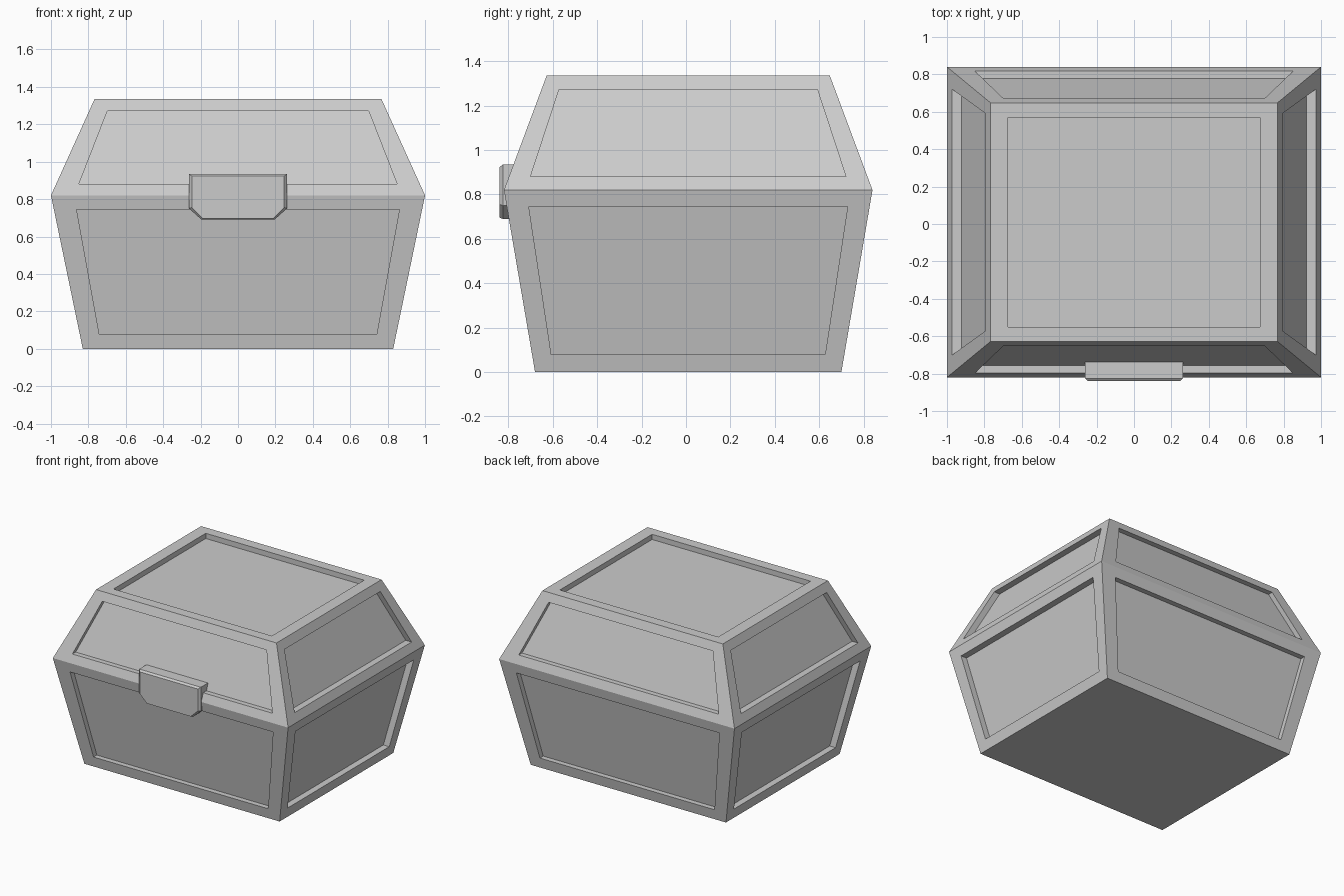
import bpy, bmesh
from mathutils import Vector

if "Cube" in bpy.data.objects:
    bpy.data.objects.remove(bpy.data.objects["Cube"])

CY = 0.01            # chest body sits slightly behind the latch
DX, DY = Vector((1, 0, 0)), Vector((0, 1, 0))
UP = Vector((0, 0, 1))
# outward direction, rightward direction, recess depth, is an x-facing side
SIDES = [(-DY, DX, 0.04, False), (DX, DY, 0.05, True),
         (DY, -DX, 0.04, False), (-DX, -DY, 0.05, True)]


def finish(name, bm):
    bmesh.ops.remove_doubles(bm, verts=bm.verts, dist=1e-4)
    mesh = bpy.data.meshes.new(name)
    bm.to_mesh(mesh)
    bm.free()
    obj = bpy.data.objects.new(name, mesh)
    bpy.context.collection.objects.link(obj)
    return obj


def recessed_panel(bm, outer, inner, push):
    """Frame around a straight-walled recess; corners run counter-clockwise."""
    floor = [p + push for p in inner]
    loops = [[bm.verts.new(p) for p in ring] for ring in (outer, inner, floor)]
    for a, b in zip(loops, loops[1:]):
        for i in range(4):
            j = (i + 1) % 4
            bm.faces.new((a[i], a[j], b[j], b[i]))
    bm.faces.new(loops[2])


def panelled_sides(bm, low, high, panels_front, panels_side):
    """low/high = (half x, half y, z); panels = (half width, z) bottom and top."""
    for out, right, depth, x_facing in SIDES:
        def point(u, z):
            t = (z - low[2]) / (high[2] - low[2])
            hx, hy = (low[k] + (high[k] - low[k]) * t for k in (0, 1))
            reach, half = (hx, hy) if x_facing else (hy, hx)
            width = half if u is None else u
            return reach, width, z

        def corners(bottom, top):
            pts = []
            for (u, z), s in ((bottom, -1), (bottom, 1), (top, 1), (top, -1)):
                reach, width, z = point(u, z)
                pts.append(DY * CY + out * reach + right * (s * width) + UP * z)
            return pts

        outer = corners((None, low[2]), (None, high[2]))
        inner = corners(*(panels_side if x_facing else panels_front))
        recessed_panel(bm, outer, inner, -out * depth)


def rectangle(hx, hy, z):
    return [Vector((sx * hx, CY + sy * hy, z))
            for sx, sy in ((-1, -1), (1, -1), (1, 1), (-1, 1))]


BASE, RIM, TOP = (0.83, 0.69, 0), (1.0, 0.83, 0.82), (0.767, 0.638, 1.335)

# chest body: flared box with four recessed panels and a plain underside
bm = bmesh.new()
panelled_sides(bm, BASE, RIM, ((0.742, 0.08), (0.863, 0.745)),
               ((0.617, 0.08), (0.718, 0.745)))
bm.faces.new([bm.verts.new(p) for p in reversed(rectangle(*BASE))])
finish("chest_body", bm)

# lid: tapered box with recessed sides and a recessed top
bm = bmesh.new()
panelled_sides(bm, RIM, TOP, ((0.85, 0.882), (0.698, 1.272)),
               ((0.71, 0.882), (0.582, 1.272)))
recessed_panel(bm, rectangle(*TOP), rectangle(0.673, 0.56, TOP[2]), UP * -0.04)
finish("lid", bm)

# latch: plate with clipped lower corners and a bevelled front edge
OUTLINE = [(-0.195, 0.69), (0.195, 0.69), (0.262, 0.75),
           (0.262, 0.935), (-0.262, 0.935), (-0.262, 0.75)]
FRONT = [(-0.187, 0.696), (0.187, 0.696), (0.247, 0.755),
         (0.247, 0.923), (-0.247, 0.923), (-0.247, 0.755)]
bm = bmesh.new()
rings = [[bm.verts.new((x, y, z)) for x, z in shape]
         for shape, y in ((FRONT, -0.84), (OUTLINE, -0.825), (OUTLINE, -0.738))]
bm.faces.new(rings[0])
bm.faces.new(list(reversed(rings[2])))
for a, b in zip(rings, rings[1:]):
    for i in range(6):
        j = (i + 1) % 6
        bm.faces.new((a[j], a[i], b[i], b[j]))
bmesh.ops.recalc_face_normals(bm, faces=bm.faces)
finish("latch", bm)
